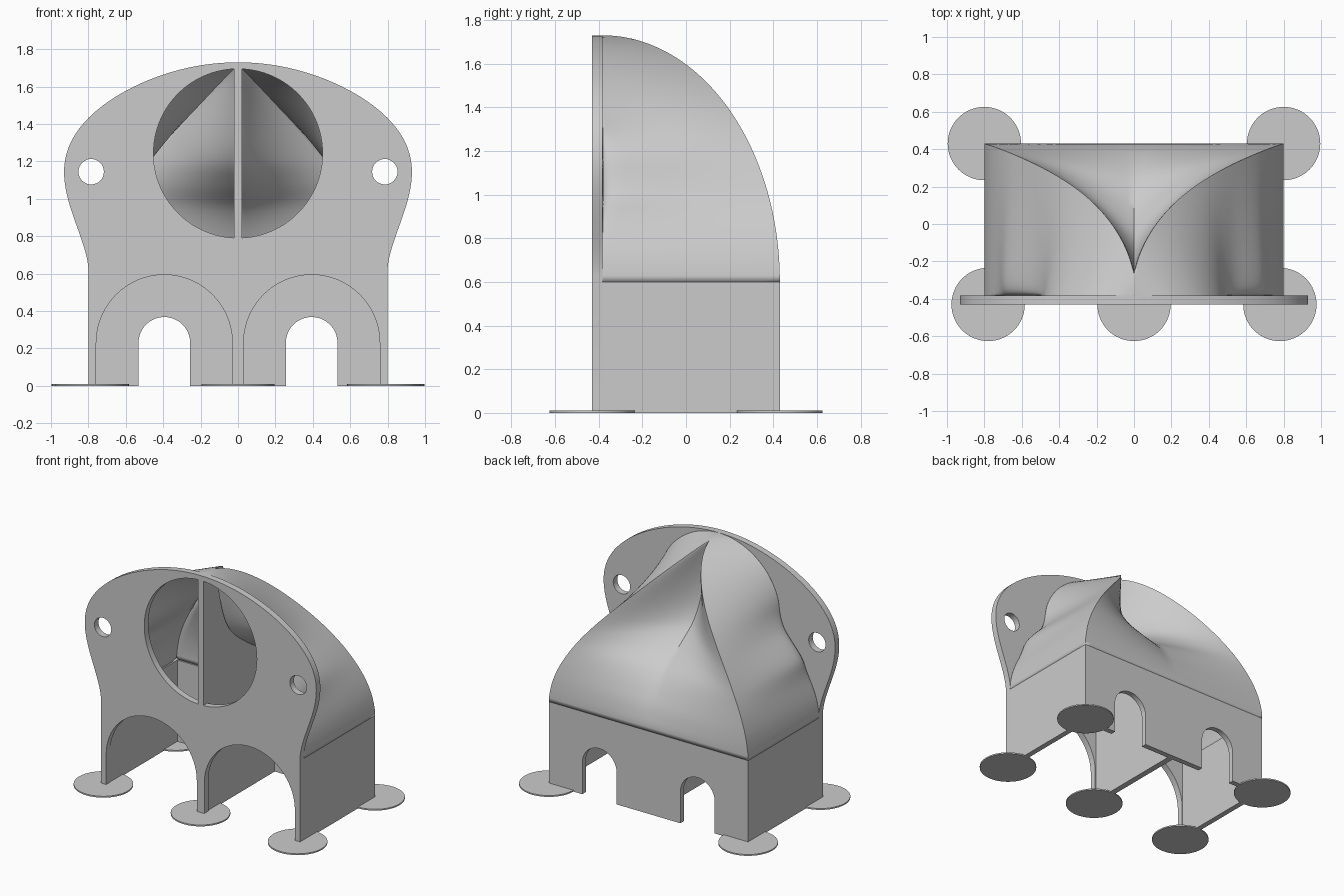
import bpy, bmesh, math
from math import sin, cos, pi, exp
from mathutils import Matrix

cube = bpy.data.objects.get("Cube")
if cube:
    bpy.data.objects.remove(cube, do_unlink=True)

grey = bpy.data.materials.new("light_grey")
grey.use_nodes = True
grey.diffuse_color = (0.6, 0.6, 0.6, 1)
grey.node_tree.nodes["Principled BSDF"].inputs["Base Color"].default_value = (0.6, 0.6, 0.6, 1)

FRONT, INNER, BACK = -0.43, -0.383, 0.43
HALF, SPRING, TOP, WALL = 0.8, 0.6, 1.73, 0.04


def add_mesh(name, mesh):
    ob = bpy.data.objects.new(name, mesh)
    bpy.context.collection.objects.link(ob)
    mesh.materials.clear()
    mesh.materials.append(grey)
    bpy.ops.object.select_all(action="DESELECT")
    bpy.context.view_layer.objects.active = ob
    ob.select_set(True)
    bpy.ops.object.shade_smooth_by_angle(angle=math.radians(32))
    return ob


def slab(name, loops, start, end, side=False):
    """Fill closed 2D loops (first outer, others holes) and extrude them along y, or along x."""
    curve = bpy.data.curves.new(name, "CURVE")
    curve.dimensions, curve.fill_mode = "2D", "BOTH"
    curve.extrude = (end - start) / 2
    for pts in loops:
        spline = curve.splines.new("POLY")
        spline.points.add(len(pts) - 1)
        for p, (u, v) in zip(spline.points, pts):
            p.co = (u, v, 0, 1)
        spline.use_cyclic_u = True
    temp = bpy.data.objects.new(name + "_curve", curve)
    bpy.context.collection.objects.link(temp)
    deps = bpy.context.evaluated_depsgraph_get()
    mesh = bpy.data.meshes.new_from_object(temp.evaluated_get(deps))
    bpy.data.objects.remove(temp, do_unlink=True)
    mid = (start + end) / 2
    turn = Matrix.Rotation(pi / 2, 4, "X")
    if side:
        mesh.transform(Matrix.Translation((mid, 0, 0)) @ Matrix.Rotation(pi / 2, 4, "Z") @ turn)
    else:
        mesh.transform(Matrix.Translation((0, mid, 0)) @ turn)
    bm = bmesh.new()
    bm.from_mesh(mesh)
    bmesh.ops.remove_doubles(bm, verts=bm.verts, dist=1e-5)
    bmesh.ops.recalc_face_normals(bm, faces=bm.faces)
    bm.to_mesh(mesh)
    bm.free()
    return add_mesh(name, mesh)


def arc(cx, cz, rx, rz, a0, a1, n=32):
    return [(cx + rx * cos(a0 + (a1 - a0) * i / n), cz + rz * sin(a0 + (a1 - a0) * i / n))
            for i in range(n + 1)]


def archway(cx, r, spring=0.23):
    """Open-bottomed arch, traced from left foot to right foot."""
    return [(cx - r, 0)] + arc(cx, spring, r, r, pi, 0) + [(cx + r, 0)]


def smooth(pts, q):
    """Smooth curve through (position, value) points."""
    def slope(i):
        a, b = pts[max(i - 1, 0)], pts[min(i + 1, len(pts) - 1)]
        return (b[1] - a[1]) / (b[0] - a[0])
    q = min(max(q, pts[0][0]), pts[-1][0])
    k = max(i for i in range(len(pts) - 1) if pts[i][0] <= q)
    (p0, v0), (p1, v1) = pts[k], pts[k + 1]
    h = p1 - p0
    t = (q - p0) / h
    return (v0 * (1 + 2 * t) * (1 - t) ** 2 + v1 * t * t * (3 - 2 * t)
            + h * t * (1 - t) * (slope(k) * (1 - t) - slope(k + 1) * t))


# Front plate: flared outline, two arches, two screw holes, split round opening
EAR, EAR_Z = 0.93, 1.145
flare = []
for i in range(17):
    t = i / 16
    flare.append((HALF + (EAR - HALF) * (0.5 * t * t * (3 - 2 * t) + 0.5 * sin(t * pi / 2) ** 1.3),
                  0.63 + (EAR_Z - 0.63) * t))
outline = [(-HALF, 0)] + archway(-0.394, 0.364) + archway(0.394, 0.364) + [(HALF, 0)]
outline += flare
for x, z in arc(0, EAR_Z, EAR, TOP - EAR_Z, 0, pi, 64)[1:-1]:
    u = (x / EAR) ** 2
    outline.append((x, z - 0.06 * u * (1 - u)))
outline += [(-x, z) for x, z in reversed(flare)]
lean = math.acos(0.022 / 0.452)
opening = arc(0, 1.243, 0.452, 0.452, -lean, lean, 48)
holes = [opening, [(-x, z) for x, z in opening]]
holes += [arc(s * 0.785, EAR_Z, 0.068, 0.068, 0, 2 * pi, 32)[:-1] for s in (-1, 1)]
slab("front_plate", [outline] + holes, FRONT, INNER)

# Back wall with two doorways, and plain side walls
back = [(-HALF, 0)] + archway(-0.394, 0.138) + archway(0.394, 0.138)
back += [(HALF, 0), (HALF, SPRING), (-HALF, SPRING)]
slab("back_wall", [back], BACK - WALL, BACK)
side_shape = [(INNER, 0), (BACK - WALL, 0), (BACK - WALL, SPRING), (INNER, SPRING)]
slab("right_wall", [side_shape], -HALF, WALL - HALF, True)
slab("left_wall", [side_shape], HALF - WALL, HALF, True)

# Hood: ridges rise from the back corners to the peak, with a valley between them
valley = [(0.6, 0.43), (0.65, 0.428), (0.8, 0.375), (0.97, 0.25), (1.09, 0.07),
          (1.21, -0.09), (1.4, -0.19), (1.72, -0.26)]
collar = [(0.6, 0.8), (0.65, 0.798), (0.75, 0.775), (0.85, 0.73), (0.98, 0.64), (1.08, 0.55),
          (1.16, 0.505), (1.24, 0.49), (1.38, 0.47), (1.5, 0.415), (1.6, 0.33), (1.68, 0.21),
          (1.72, 0.09), (1.73, 0)]
ridge = [(0.6, 0.8), (0.65, 0.798), (0.78, 0.768), (0.92, 0.705), (1.08, 0.6), (1.25, 0.455),
         (1.5, 0.213), (1.72, 0)]
ROWS, COLS = 64, 18


def half_row(a):
    """One level of the hood, from the plate round to the centre line."""
    z = SPRING + (TOP - SPRING) * sin(a)
    yc = INNER + (BACK - INNER) * cos(a)
    xc = max(0, smooth(ridge, z))
    xp = smooth(collar, z)
    yv = min(yc, smooth(valley, z)) if z < 1.72 else yc
    row = []
    for i in range(COLS):
        t = i / COLS
        bulge = 0.08 * sin(pi * t ** 0.6) * exp(-((z - 1.06) / 0.14) ** 2)
        row.append((xp + (xc - xp) * t * t + bulge, INNER + (yc - INNER) * t * t, z))
    for i in range(COLS + 1):
        u = 1 - i / COLS
        row.append((xc * u, yv + (yc - yv) * u * (1.4 - 0.4 * u), z))
    return row


bm = bmesh.new()
grid = []
for r in range(ROWS + 1):
    row = half_row(pi / 2 * r / ROWS)
    row += [(-x, y, z) for x, y, z in reversed(row[:-1])]
    grid.append([bm.verts.new(p) for p in row])
for lo, hi in zip(grid, grid[1:]):
    for i in range(len(lo) - 1):
        bm.faces.new((lo[i], lo[i + 1], hi[i + 1], hi[i]))
bmesh.ops.remove_doubles(bm, verts=bm.verts, dist=1e-4)
bmesh.ops.recalc_face_normals(bm, faces=bm.faces)
bm.faces.ensure_lookup_table()
if bm.faces[0].normal.x < 0:
    bmesh.ops.reverse_faces(bm, faces=bm.faces)
hood_mesh = bpy.data.meshes.new("hood")
bm.to_mesh(hood_mesh)
bm.free()
hood = add_mesh("hood", hood_mesh)

# Hood wall, thinning towards the sharp peak
taper = hood.vertex_groups.new(name="wall_taper")
for v in hood_mesh.vertices:
    taper.add([v.index], min(1, max(0.15, (1.7 - v.co.z) / 0.6)), "REPLACE")
shell = hood.modifiers.new("shell", "SOLIDIFY")
shell.thickness, shell.offset = 0.03, -1
shell.vertex_group = taper.name

# Centre wall dividing the two ducts, following the valley
spine = [(smooth(valley, z) - 0.02, z) for z in [0.6 + 1.1 * i / 30 for i in range(31)]]
slab("centre_wall", [[(INNER, 0), (BACK - WALL, 0)] + spine + [(INNER, 1.7)]], -0.022, 0.022, True)

# Thin round feet under the corners and the front middle
for name, x, y in (("back_right_foot", -0.8, 0.43), ("back_left_foot", 0.8, 0.43),
                   ("front_right_foot", -0.78, -0.43), ("front_left_foot", 0.78, -0.43),
                   ("front_centre_foot", 0, -0.43)):
    bm = bmesh.new()
    bmesh.ops.create_cone(bm, cap_ends=True, segments=64, radius1=0.196, radius2=0.196, depth=0.01,
                          matrix=Matrix.Translation((x, y, 0.005)))
    mesh = bpy.data.meshes.new(name)
    bm.to_mesh(mesh)
    bm.free()
    add_mesh(name, mesh)
